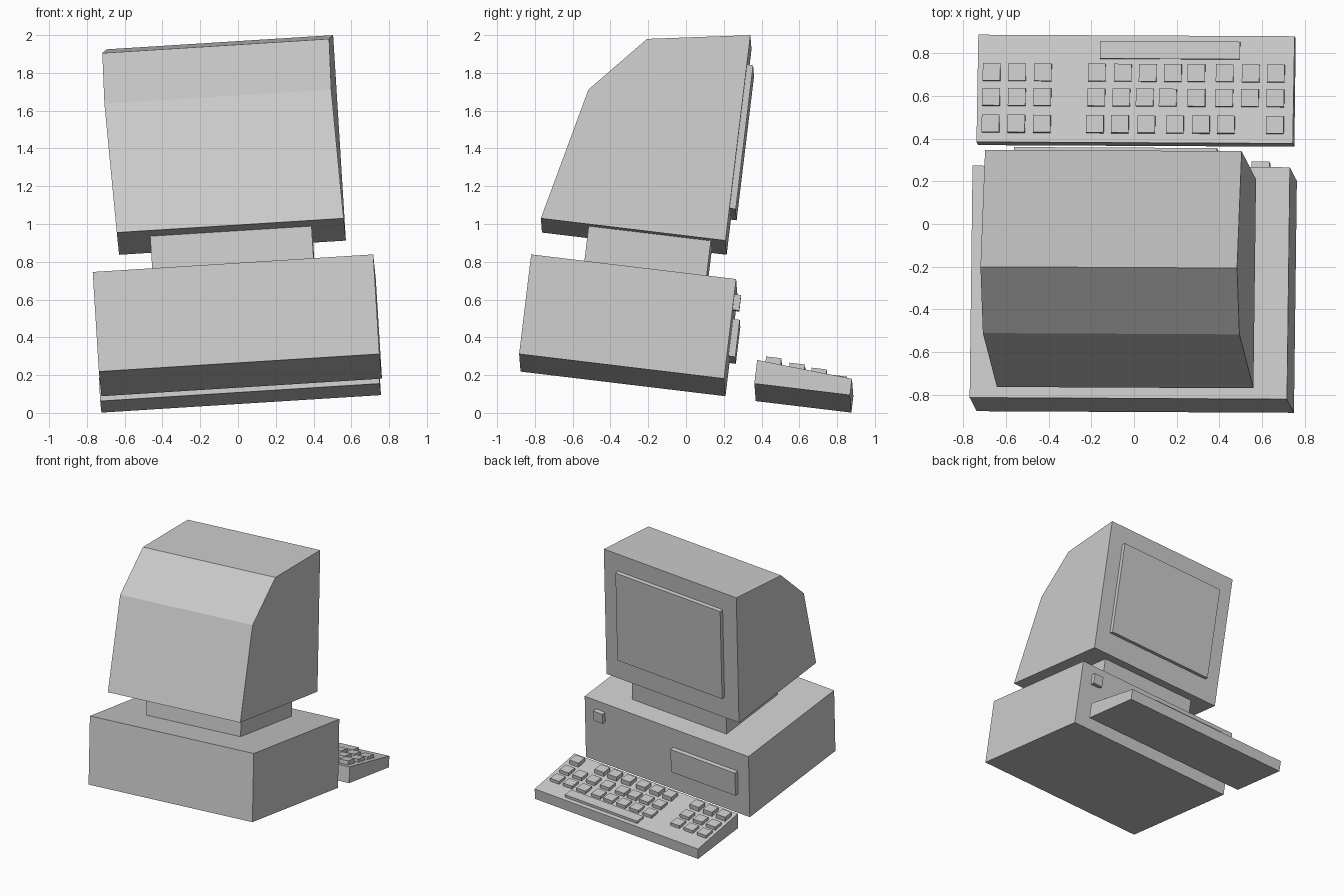
import bpy
from mathutils import Matrix, Vector

# The whole machine is tilted: local axes of the computer
ax = Vector((0.998, -0.005, 0.0625)).normalized()
ay = Vector((0.0105, 0.9928, -0.1195))
ay = (ay - ax * ay.dot(ax)).normalized()
TILT = Matrix((ax, ay, ax.cross(ay))).transposed().to_4x4()


def prism(name, profile, x0, x1):
    """Extrude a (y, z[, x shift]) profile, counter-clockwise seen from +x, from x0 to x1."""
    n = len(profile)
    verts = [(x + sum(p[2:]), p[0], p[1]) for x in (x0, x1) for p in profile]
    faces = [tuple(range(n))[::-1], tuple(range(n, 2 * n))]
    faces += [(i, (i + 1) % n, n + (i + 1) % n, n + i) for i in range(n)]
    mesh = bpy.data.meshes.new(name)
    mesh.from_pydata(verts, [], faces)
    obj = bpy.data.objects.new(name, mesh)
    bpy.context.collection.objects.link(obj)
    obj.matrix_world = TILT
    return obj


def box(name, x0, x1, y0, y1, z0, z1):
    return prism(name, [(y0, z0), (y1, z0), (y1, z1), (y0, z1)], x0, x1)


# System case with drive and power button
box("case", -0.717, 0.771, -0.905, 0.188, 0.157, 0.689)
box("disk_drive", -0.615, -0.03, 0.15, 0.223, 0.328, 0.526)
box("power_button", 0.587, 0.67, 0.15, 0.223, 0.531, 0.614)

# Monitor on its neck, upper back slightly skewed sideways
box("monitor_neck", -0.403, 0.453, -0.625, 0.027, 0.68, 0.90)
prism("monitor", [(-0.879, 0.894), (0.106, 0.894), (0.106, 1.9915),
                  (-0.435, 1.9075, -0.02), (-0.711, 1.604, -0.024)], -0.577, 0.626)
box("screen", -0.45, 0.501, 0.08, 0.138, 1.074, 1.842)

# Wedge keyboard
prism("keyboard", [(0.35, 0.151), (0.86, 0.151), (0.86, 0.238), (0.35, 0.277)],
      -0.726, 0.757)

# Keys: rows of (y, top z, column centres), one gap in the last row
pad = [-0.66, -0.54, -0.42]
rows = [
    (0.681, 0.274, pad + [-0.167, -0.045, 0.072, 0.19, 0.30, 0.433, 0.555, 0.673]),
    (0.563, 0.286, pad + [-0.167, -0.05, 0.06, 0.168, 0.303, 0.433, 0.553, 0.673]),
    (0.435, 0.304, pad + [-0.171, -0.054, 0.07, 0.204, 0.326, 0.443, 0.673]),
]
for r, (y, top, columns) in enumerate(rows):
    for c, x in enumerate(columns):
        box(f"key_{r}_{c}", x - 0.041, x + 0.041, y - 0.041, y + 0.041, 0.22, top)
box("space_bar", -0.153, 0.503, 0.748, 0.83, 0.22, 0.262)
